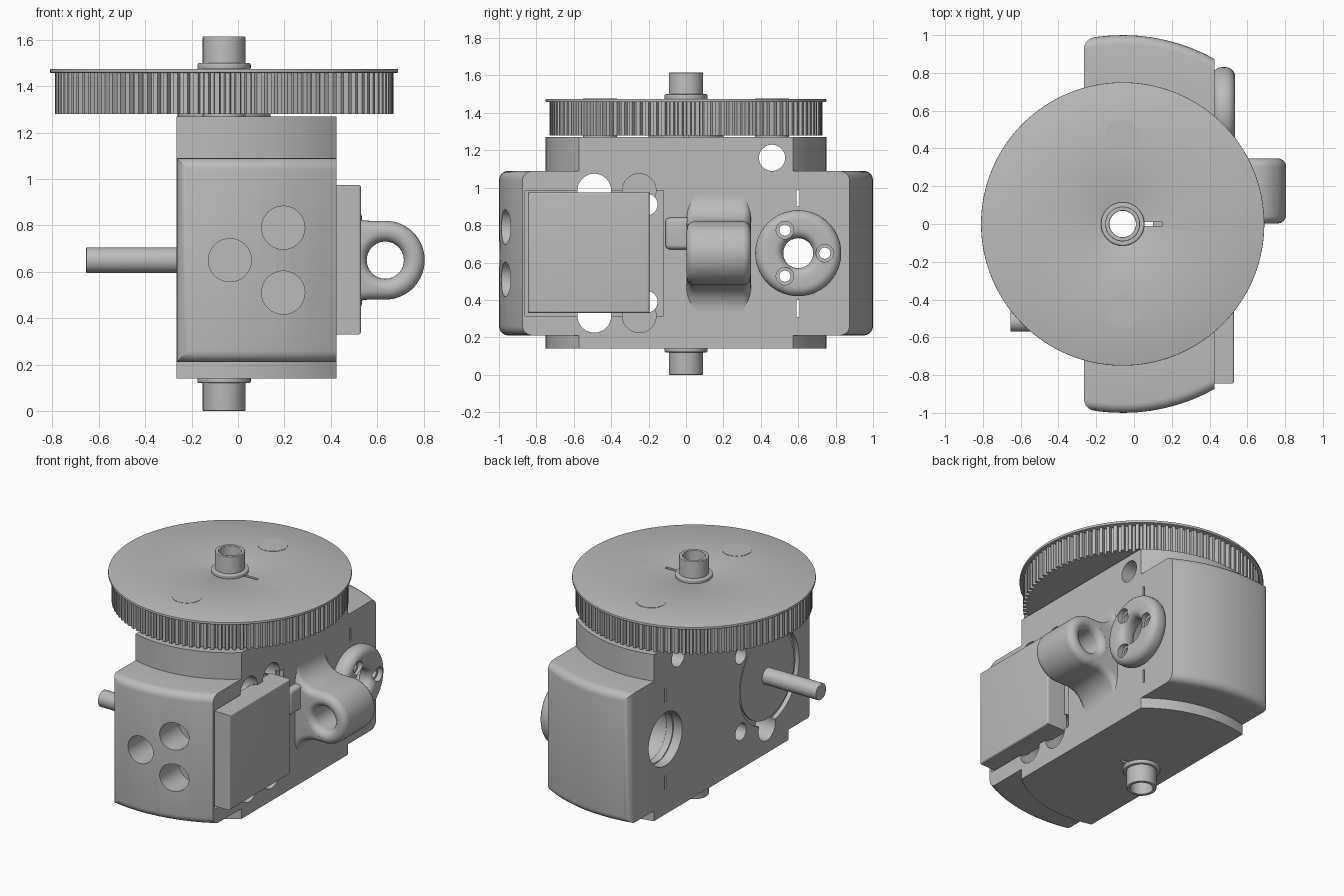
import bpy, bmesh
from math import pi, cos, sin, acos
from mathutils import Vector

cube = bpy.data.objects.get("Cube")
if cube:
    bpy.data.objects.remove(cube, do_unlink=True)

grey = bpy.data.materials.new("plain grey")
grey.use_nodes = True
grey.diffuse_color = (0.5, 0.5, 0.5, 1)
grey.node_tree.nodes["Principled BSDF"].inputs["Base Color"].default_value = (0.5, 0.5, 0.5, 1)

AX = -0.06             # x of the vertical main axis
BACK, FACE = -0.265, 0.425   # flat sides of the housing
MID = 0.65             # height of the horizontal axes


def place(a, b, h, axis):
    """Map profile coordinates and a height along an axis to 3D."""
    return Vector({"x": (h, a, b), "y": (a, h, b), "z": (a, b, h)}[axis])


def finish(name, bm):
    bmesh.ops.recalc_face_normals(bm, faces=bm.faces)
    mesh = bpy.data.meshes.new(name)
    bm.to_mesh(mesh)
    bm.free()
    mesh.materials.append(grey)
    ob = bpy.data.objects.new(name, mesh)
    bpy.context.collection.objects.link(ob)
    return ob


def prism(name, outline, lo, hi, axis, bevel_rule=None, width=0.05):
    bm = bmesh.new()
    rings = [[bm.verts.new(place(a, b, h, axis)) for a, b in outline] for h in (lo, hi)]
    n = len(outline)
    for ring in rings:
        bm.faces.new(ring)
    for i in range(n):
        j = (i + 1) % n
        bm.faces.new((rings[0][i], rings[0][j], rings[1][j], rings[1][i]))
    if bevel_rule:
        bmesh.ops.recalc_face_normals(bm, faces=bm.faces)
        edges = [e for e in bm.edges if bevel_rule(e.verts[0].co, e.verts[1].co)]
        bmesh.ops.bevel(bm, geom=edges, offset=width, segments=5, profile=0.5,
                        affect="EDGES", clamp_overlap=False)
    return finish(name, bm)


def circle(a, b, r, n=48):
    return [(a + r * cos(2 * pi * i / n), b + r * sin(2 * pi * i / n)) for i in range(n)]


def rect(a0, a1, b0, b1):
    return [(a0, b0), (a1, b0), (a1, b1), (a0, b1)]


def ring(name, r0, r1, lo, hi, centre, axis, c=0.004, n=64, steps=6):
    """Turned ring with a rounded rectangular section."""
    section = []
    for k, (r, h) in enumerate(((r1 - c, hi - c), (r0 + c, hi - c), (r0 + c, lo + c), (r1 - c, lo + c))):
        for s in range(steps + 1):
            t = pi / 2 * (k + s / steps)
            section.append((r + c * cos(t), h + c * sin(t)))
    bm = bmesh.new()
    loops = []
    for i in range(n):
        t = 2 * pi * i / n
        loops.append([bm.verts.new(place(centre[0] + r * cos(t), centre[1] + r * sin(t), h, axis))
                      for r, h in section])
    m = len(section)
    for i in range(n):
        p, q = loops[i], loops[(i + 1) % n]
        for j in range(m):
            k = (j + 1) % m
            bm.faces.new((p[j], p[k], q[k], q[j]))
    return finish(name, bm)


def boolean(ob, tool, operation="DIFFERENCE"):
    mod = ob.modifiers.new("combine", "BOOLEAN")
    mod.operation, mod.solver, mod.object = operation, "EXACT", tool
    bpy.ops.object.select_all(action="DESELECT")
    bpy.context.view_layer.objects.active = ob
    ob.select_set(True)
    bpy.ops.object.modifier_apply(modifier=mod.name)
    bpy.data.objects.remove(tool, do_unlink=True)


def drill(ob, a, b, r, lo, hi, axis):
    boolean(ob, prism("cutter", circle(a, b, r), lo, hi, axis))


def slot(ob, box, lo, hi, axis):
    boolean(ob, prism("cutter", rect(*box), lo, hi, axis))


def drum(radius, n=10):
    """Round plan cut flat on two sides."""
    t0, t1 = acos((FACE - AX) / radius), acos((BACK - AX) / radius)
    arc = [(AX + radius * cos(t0 + (t1 - t0) * i / n), radius * sin(t0 + (t1 - t0) * i / n))
           for i in range(n + 1)]
    arc[0], arc[-1] = (FACE, arc[0][1]), (BACK, arc[-1][1])
    return arc + [(x, -y) for x, y in reversed(arc)]


# Housing: a narrow tall drum joined to a wide rounded drum
def round_ends(p, q):
    if abs(p.z - q.z) < 1e-5:
        return abs(p.x - q.x) > 1e-4
    return abs(p.x - BACK) < 1e-4

housing = prism("housing", drum(1.0), 0.21, 1.09, "z", round_ends)
boolean(housing, prism("core", drum(0.75, 24), 0.14, 1.27, "z"), "UNION")

# Holes in the housing
drill(housing, AX, 0, 0.09, 0, 1.5, "z")
for x, z in ((-0.035, MID), (0.195, 0.79), (0.195, 0.51)):
    drill(housing, x, z, 0.093, -1.1, -0.78, "y")
slot(housing, (-0.86, -0.12, 0.315, 0.985), 0.395, 0.5, "x")
for s in (-1, 1):
    drill(housing, -0.49, MID + s * 0.335, 0.09, -0.5, 0.6, "x")
    drill(housing, -0.25, MID + s * 0.335, 0.09, 0.2, 0.6, "x")
    drill(housing, -0.21, MID + s * 0.26, 0.058, -0.5, 0.6, "x")
    mid = MID + s * 0.295
    slot(housing, (0.592, 0.608, mid - 0.045, mid + 0.045), -0.5, 0.6, "x")
drill(housing, 0.46, 1.16, 0.07, -0.5, 0.6, "x")
drill(housing, 0.6, MID, 0.18, -0.5, 0.6, "x")
drill(housing, -0.515, MID, 0.32, -0.5, BACK + 0.03, "x")
slot(housing, (0, 0.1, -0.01, 0.01), 0, 1.5, "z")

# Toothed wheel with a thin flange on top
teeth = 100
outline = []
for i in range(teeth):
    for r, f in ((0.705, 0.0), (0.73, 0.12), (0.73, 0.55), (0.705, 0.67)):
        t = 2 * pi * (i + f) / teeth
        outline.append((AX + r * cos(t), r * sin(t)))
wheel = prism("toothed_wheel", outline, 1.28, 1.462, "z")
drill(wheel, AX, 0, 0.09, 1, 2, "z")
slot(wheel, (0, 0.15, -0.01, 0.01), 1, 2, "z")
flange = ring("wheel_flange", 0.09, 0.75, 1.458, 1.475, (AX, 0), "z", 0.003, 128, 2)
slot(flange, (0, 0.15, -0.01, 0.01), 1, 2, "z")
for name, y in (("front_wheel_pin", -0.46), ("back_wheel_pin", 0.46)):
    prism(name, circle(AX, y, 0.092), 1.26, 1.477, "z")
hub = ring("wheel_hub", 0.09, 0.2, 1.265, 1.29, (AX, 0), "z")
slot(hub, (0, 0.15, -0.01, 0.01), 1, 2, "z")

# Hollow main shaft with collars
ring("hollow_shaft", 0.07, 0.092, 0, 1.615, (AX, 0), "z")
ring("upper_collar", 0.085, 0.115, 1.47, 1.5, (AX, 0), "z", 0.008)
ring("lower_collar", 0.085, 0.115, 0.12, 0.15, (AX, 0), "z", 0.008)

# Motor: block on one side, face plate and drive shaft on the other
prism("motor_block", rect(-0.845, -0.195, 0.33, 0.975), 0.38, 0.53, "x",
      lambda p, q: min(p.x, q.x) > 0.5, 0.012)
prism("motor_plate", circle(-0.515, MID, 0.29, 64), -0.24, -0.25, "x")
prism("drive_shaft", circle(-0.515, MID, 0.055), -0.655, -0.2, "x",
      lambda p, q: max(p.x, q.x) < -0.6, 0.004)

# Round bearing cap with three countersunk screw holes
cap = ring("bearing_cap", 0.08, 0.23, 0.415, 0.535, (0.6, MID), "x", 0.05)
for k in range(3):
    t = 2 * pi * k / 3
    y, z = 0.6 + 0.142 * cos(t), MID + 0.142 * sin(t)
    drill(cap, y, z, 0.03, 0.3, 0.6, "x")
    drill(cap, y, z, 0.047, 0.5, 0.6, "x")
ring("bearing_lip", 0.172, 0.19, -0.2, -0.15, (0.6, MID), "x")

# Mounting eye: flared neck and rounded ring
EYE = 0.635
upper = [(0.4, 0.31)] + [(0.565 - 0.14 * cos(pi / 2 * i / 10), 0.31 - 0.14 * sin(pi / 2 * i / 10))
                         for i in range(11)] + [(EYE, 0.17)]
flare = [(x, MID + z) for x, z in upper] + [(x, MID - z) for x, z in reversed(upper)]
neck = prism("eye_neck", flare, 0.003, 0.347, "y",
             lambda p, q: abs(p.y - q.y) < 1e-5 and abs(p.x - q.x) > 1e-4, 0.045)
drill(neck, EYE, MID, 0.122, -0.2, 0.6, "y")
ring("mounting_eye", 0.08, 0.17, 0.003, 0.347, (EYE, MID), "y", 0.044)

# Small clip beside the eye
prism("side_clip", rect(-0.11, 0.02, 0.67, 0.84), 0.38, 0.47, "x",
      lambda p, q: max(p.y, q.y) < 0 or min(p.x, q.x) > 0.46, 0.025)

# Smooth curved surfaces, keep sharp edges
for ob in list(bpy.context.scene.objects):
    if ob.type == "MESH" and ob.data.materials and ob.data.materials[0] == grey:
        bpy.ops.object.select_all(action="DESELECT")
        ob.select_set(True)
        bpy.context.view_layer.objects.active = ob
        bpy.ops.object.shade_smooth_by_angle(angle=pi / 6)
